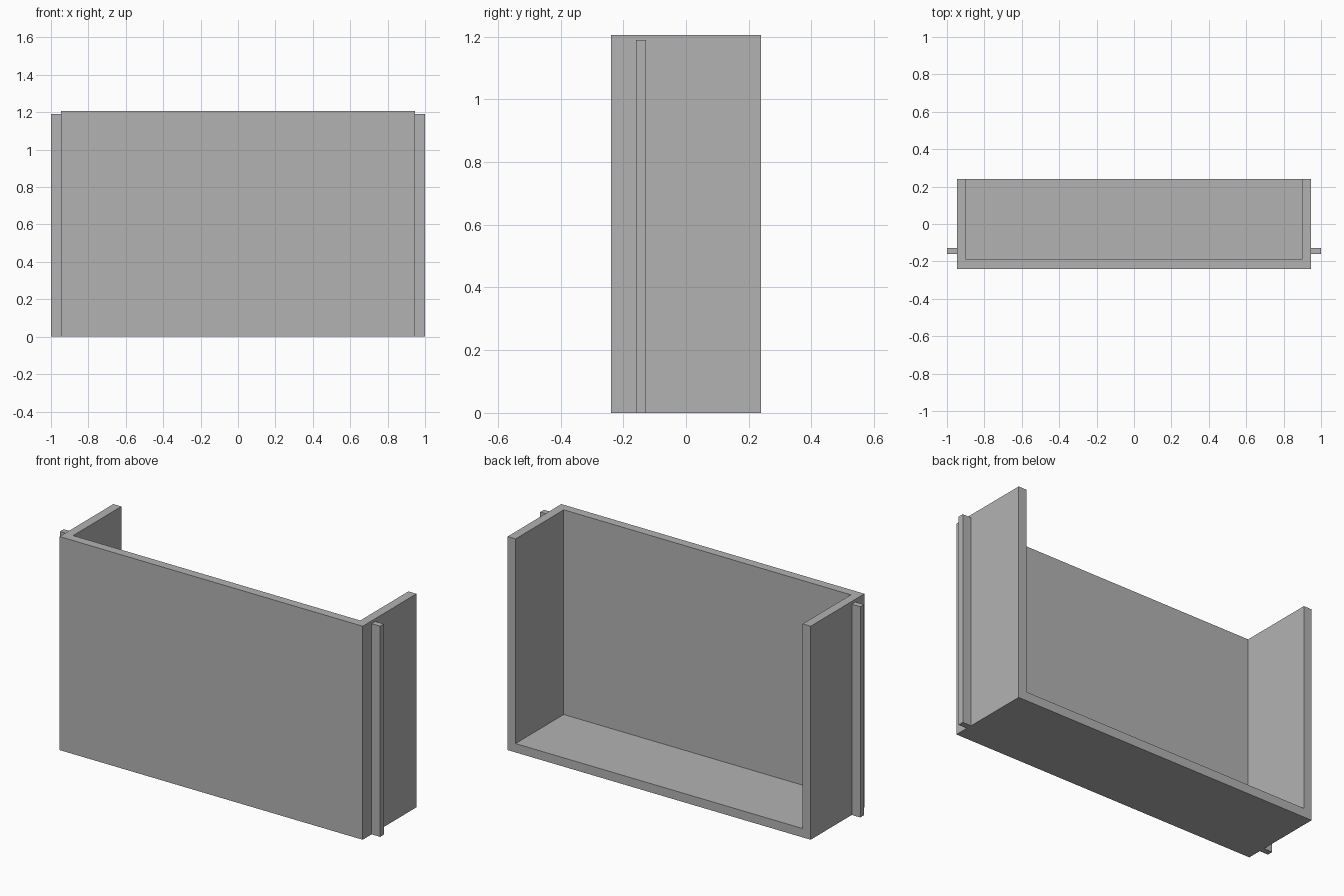
import bpy
from mathutils import Vector

cube = bpy.data.objects.get("Cube")
if cube:
    bpy.data.objects.remove(cube, do_unlink=True)

WIDTH, DEPTH, HEIGHT, WALL = 1.894, 0.48, 1.206, 0.05
HALF_W, HALF_D = WIDTH / 2, DEPTH / 2

grey = bpy.data.materials.new("plain grey")
grey.use_nodes = True
colour = (0.45, 0.45, 0.45, 1)
grey.diffuse_color = colour
grey.node_tree.nodes["Principled BSDF"].inputs["Base Color"].default_value = colour


def box(name, low, high):
    """Box spanning two opposite corners."""
    low, high = Vector(low), Vector(high)
    bpy.ops.mesh.primitive_cube_add(size=1)
    obj = bpy.context.object
    obj.name = name
    for v in obj.data.vertices:
        v.co = (low + high) / 2 + v.co * (high - low)
    obj.data.materials.append(grey)
    return obj


# Tray: a solid block hollowed out, open at the top and back
tray = box("tray", (-HALF_W, -HALF_D, 0), (HALF_W, HALF_D, HEIGHT))
cutter = box("hollow_cutter", (-HALF_W + WALL, -HALF_D + WALL, WALL),
             (HALF_W - WALL, HALF_D + 1, HEIGHT + 1))
cutter.hide_render = True
hollow = tray.modifiers.new("hollow", 'BOOLEAN')
hollow.operation = 'DIFFERENCE'
hollow.solver = 'EXACT'
hollow.object = cutter
bpy.context.view_layer.objects.active = tray
bpy.ops.object.modifier_apply(modifier=hollow.name)
bpy.data.objects.remove(cutter, do_unlink=True)

# Upright guide rail on each side
for side, name in ((1, "left_rail"), (-1, "right_rail")):
    inner, outer = sorted((side * HALF_W, side))
    box(name, (inner, -0.16, 0), (outer, -0.127, 1.19))
